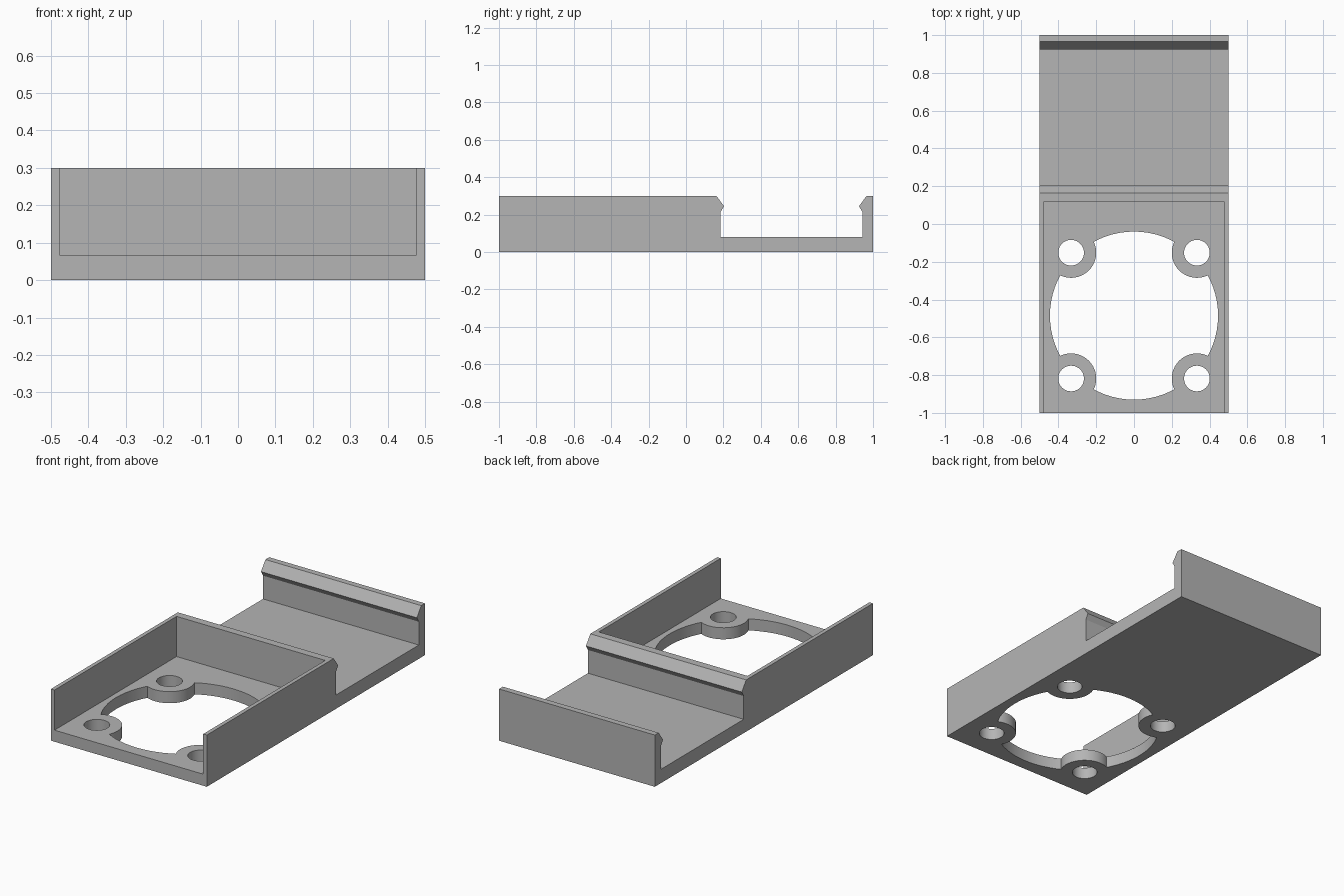
import bpy
import bmesh
import math
from mathutils import Matrix, Vector

cube = bpy.data.objects.get("Cube")
if cube:
    bpy.data.objects.remove(cube, do_unlink=True)

grey = bpy.data.materials.new("plain grey")
grey.use_nodes = True
grey.diffuse_color = (0.46, 0.46, 0.46, 1)
grey.node_tree.nodes["Principled BSDF"].inputs["Base Color"].default_value = grey.diffuse_color


def add_object(name, bm):
    bmesh.ops.recalc_face_normals(bm, faces=bm.faces)
    mesh = bpy.data.meshes.new(name)
    bm.to_mesh(mesh)
    bm.free()
    mesh.materials.append(grey)
    obj = bpy.data.objects.new(name, mesh)
    bpy.context.collection.objects.link(obj)
    return obj


def extrude_profile(name, profile, half_width):
    """Extrude a (y, z) side profile across x."""
    bm = bmesh.new()
    face = bm.faces.new([bm.verts.new((-half_width, y, z)) for y, z in profile])
    extruded = bmesh.ops.extrude_face_region(bm, geom=[face])["geom"]
    verts = [v for v in extruded if isinstance(v, bmesh.types.BMVert)]
    bmesh.ops.translate(bm, verts=verts, vec=Vector((2 * half_width, 0, 0)))
    return add_object(name, bm)


def cylinders(name, centres, radius, depth, segments):
    """Upright cylinders centred on the ground plane."""
    bm = bmesh.new()
    for x, y in centres:
        bmesh.ops.create_cone(bm, cap_ends=True, segments=segments, radius1=radius,
                              radius2=radius, depth=depth,
                              matrix=Matrix.Translation((x, y, 0)))
    return add_object(name, bm)


def cut(target, cutter):
    cutter.hide_render = True
    mod = target.modifiers.new("cut", 'BOOLEAN')
    mod.operation = 'DIFFERENCE'
    mod.solver = 'EXACT'
    mod.object = cutter
    bpy.context.view_layer.objects.active = target
    bpy.ops.object.modifier_apply(modifier=mod.name)
    bpy.data.objects.remove(cutter, do_unlink=True)


# Tray with two snap lips facing each other across the rear channel
bracket = extrude_profile("mounting_bracket", [
    (-1, 0), (1, 0), (1, 0.3), (0.965, 0.3), (0.925, 0.245), (0.943, 0.215),
    (0.943, 0.08), (0.185, 0.08), (0.185, 0.215), (0.203, 0.245),
    (0.163, 0.3), (-1, 0.3)], 0.5)

# Front pocket, open at the front and top
pocket = extrude_profile("pocket_cutter", [
    (-1.2, 0.067), (0.118, 0.067), (0.118, 0.5), (-1.2, 0.5)], 0.477)
cut(bracket, pocket)

# Large round opening that leaves four screw bosses standing
centre_y = -0.485
screws = [(sx * 0.333, centre_y + sy * 0.333) for sx in (-1, 1) for sy in (-1, 1)]
opening = cylinders("opening_cutter", [(0, centre_y)], 0.445, 0.4, 72)
cut(opening, cylinders("boss_cutter", screws, 0.133, 0.6, 48))
cut(bracket, opening)

# Screw holes
cut(bracket, cylinders("screw_hole_cutter", screws, 0.068, 0.4, 40))

# Smooth the round walls, keep the corners crisp
bpy.ops.object.select_all(action='DESELECT')
bracket.select_set(True)
bpy.context.view_layer.objects.active = bracket
bpy.ops.object.shade_smooth_by_angle(angle=math.radians(25))
